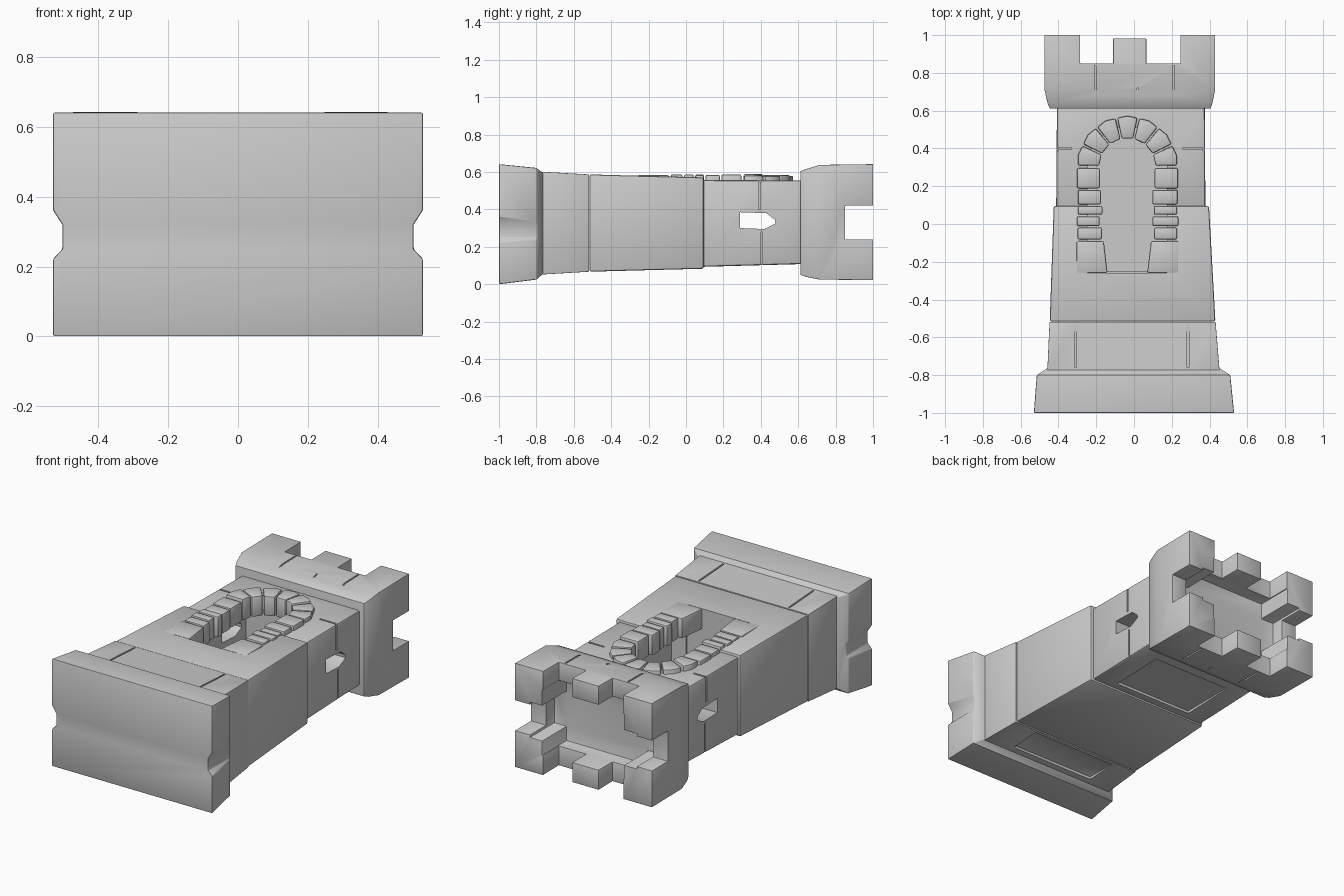
import bpy, bmesh, math, random
from mathutils import Vector

if "Cube" in bpy.data.objects:
    bpy.data.objects.remove(bpy.data.objects["Cube"])

random.seed(4)


def make(name, rings):
    """Loft closed rings of points into a capped solid."""
    bm = bmesh.new()
    loops = [[bm.verts.new(p) for p in r] for r in rings]
    n = len(loops[0])
    for a, b in zip(loops, loops[1:]):
        for i in range(n):
            bm.faces.new((a[i], a[(i + 1) % n], b[(i + 1) % n], b[i]))
    bm.faces.new(loops[0])
    bm.faces.new(loops[-1])
    bmesh.ops.recalc_face_normals(bm, faces=bm.faces)
    me = bpy.data.meshes.new(name)
    bm.to_mesh(me)
    bm.free()
    ob = bpy.data.objects.new(name, me)
    bpy.context.collection.objects.link(ob)
    return ob


def block(name, *sections):
    """Rectangular sections along y: (y, x0, x1, z0, z1)."""
    return make(name, [[(x0, y, z0), (x1, y, z0), (x1, y, z1), (x0, y, z1)]
                       for y, x0, x1, z0, z1 in sections])


def box(x0, x1, y0, y1, z0, z1):
    return block("cutter", (y0, x0, x1, z0, z1), (y1, x0, x1, z0, z1))


def prism(name, pts, axis, a, b):
    def place(u, v, w):
        return {"x": (w, u, v), "y": (u, w, v), "z": (u, v, w)}[axis]
    return make(name, [[place(u, v, w) for u, v in pts] for w in (a, b)])


def apply_mod(ob, kind, **settings):
    m = ob.modifiers.new(kind, kind)
    for k, v in settings.items():
        setattr(m, k, v)
    bpy.ops.object.select_all(action="DESELECT")
    bpy.context.view_layer.objects.active = ob
    ob.select_set(True)
    bpy.ops.object.modifier_apply(modifier=m.name)


def cut(ob, *cutters):
    for c in cutters:
        apply_mod(ob, "BOOLEAN", operation="DIFFERENCE", solver="EXACT", object=c)
        bpy.data.objects.remove(c)


def soften(ob, width, segments=2):
    apply_mod(ob, "BEVEL", width=width, segments=segments,
              limit_method="ANGLE", angle_limit=math.radians(35))


def smooth(ob):
    bpy.ops.object.select_all(action="DESELECT")
    bpy.context.view_layer.objects.active = ob
    ob.select_set(True)
    bpy.ops.object.shade_smooth_by_angle(angle=math.radians(30))


CX, ARC_Y, SILL = -0.035, 0.305, -0.26      # door arch centre and sill


def door_cutter():
    pts = [(CX + 0.21, SILL), (CX - 0.21, SILL)]
    pts += [(CX - 0.21 * math.cos(t * math.pi / 12), ARC_Y + 0.21 * math.sin(t * math.pi / 12))
            for t in range(13)]
    return prism("cutter", pts, "z", 0.22, 0.8)


def chamber_cutter():
    return box(-0.31, 0.27, -0.25, 0.52, 0.21, 0.47)


def window_cutter():
    return prism("cutter", [(0.29, 0.30), (0.42, 0.295), (0.478, 0.325),
                            (0.475, 0.345), (0.43, 0.38), (0.29, 0.385)], "x", -1, 1)


# Foot of the tower, with a worn notch in each side
base = block("base", (-1, -0.53, 0.53, 0, 0.642), (-0.80, -0.515, 0.51, 0.025, 0.622),
             (-0.765, -0.46, 0.455, 0.055, 0.595))
for s in (-1, 1):
    cut(base, prism("cutter", [(s * 0.56, 0.19), (s * 0.503, 0.25),
                               (s * 0.503, 0.32), (s * 0.56, 0.41)], "y", -1.1, -0.7))
soften(base, 0.016)

# Lowest course with panel seams above and a sunken panel below
lower = block("lower_wall", (-0.80, -0.46, 0.455, 0.05, 0.603), (-0.518, -0.447, 0.432, 0.067, 0.587))
cut(lower, box(-0.29, 0.27, -0.73, -0.54, 0, 0.07))
soften(lower, 0.009)
cut(lower, box(-0.315, -0.305, -0.76, -0.53, 0.582, 0.7), box(0.28, 0.29, -0.76, -0.53, 0.582, 0.7))

# Middle course, opened by the door
middle = block("middle_wall", (-0.516, -0.446, 0.431, 0.067, 0.587), (0.095, -0.425, 0.397, 0.083, 0.571))
soften(middle, 0.010)
cut(middle, door_cutter(), chamber_cutter())

# Upper course with door arch, side windows and stone seams
upper = block("upper_wall", (0.085, -0.412, 0.378, 0.093, 0.557), (0.63, -0.408, 0.375, 0.108, 0.555))
soften(upper, 0.012)
cut(upper, door_cutter(), chamber_cutter(), window_cutter())
cut(upper, box(-0.28, 0.24, 0.14, 0.48, 0, 0.11))
for side in ((0.366, 0.5), (-0.5, -0.4)):
    cut(upper, box(*side, 0.388, 0.398, 0.40, 0.6), box(*side, 0.40, 0.41, 0, 0.28))
cut(upper, box(-0.5, -0.33, 0.395, 0.405, 0.546, 0.6), box(0.26, 0.5, 0.395, 0.405, 0.546, 0.6))

# Crown with hollow top and battlements
crown = block("crown", (0.612, -0.445, 0.405, 0.05, 0.605), (0.64, -0.458, 0.415, 0.04, 0.615),
              (0.715, -0.475, 0.43, 0.025, 0.638), (1.0, -0.475, 0.43, 0.022, 0.642))
cut(crown, box(-0.29, 0.25, 0.77, 1.2, 0.14, 0.53), box(-0.375, 0.33, 0.77, 1.2, 0.225, 0.435))
cut(crown, box(-0.6, 0.6, 0.85, 1.2, 0.24, 0.42))
for x0, x1 in ((-0.285, -0.11), (0.065, 0.245)):
    cut(crown, box(x0, x1, 0.85, 1.2, -0.1, 0.8))
cut(crown, box(-0.2, 0.15, 0.982, 1.2, -0.1, 0.8))
soften(crown, 0.014)
for x, y1 in ((-0.21, 0.84), (0.015, 0.72), (0.205, 0.84)):
    cut(crown, box(x, x + 0.009, 0.62, y1, 0.628, 0.8), box(x, x + 0.009, 0.62, y1, -0.1, 0.036))


def stone(i, pts, top):
    ob = prism("arch_stone_%d" % i, pts, "z", 0.46, top)
    soften(ob, 0.009)
    smooth(ob)


# Arch stones around the doorway
count, gap = 7, 0.02
for i in range(count):
    a0, a1 = math.pi * i / count + gap, math.pi * (i + 1) / count - gap
    arc = lambda r, a: (CX + r * math.cos(a), ARC_Y + r * math.sin(a))
    stone(i, [arc(0.15, a0), arc(0.262, a0), arc(0.268, (a0 + a1) / 2), arc(0.262, a1), arc(0.15, a1)],
          random.uniform(0.578, 0.59))

# Door jambs: stacked stones and a long footing slab on each side
levels = [0.30, 0.185, 0.10, 0.045, -0.015, -0.085]
k = count
for s in (-1, 1):
    for y1, y0 in zip(levels, levels[1:]):
        inner = CX + s * random.uniform(0.13, 0.15)
        outer = CX + s * random.uniform(0.26, 0.27)
        stone(k, [(inner, y0 + 0.004), (outer, y0 + 0.004), (outer, y1 - 0.004), (inner, y1 - 0.004)],
              random.uniform(0.578, 0.588))
        k += 1
    stone(k, [(CX + s * 0.105, SILL), (CX + s * 0.27, SILL), (CX + s * 0.27, -0.09), (CX + s * 0.125, -0.09)], 0.583)
    k += 1

for ob in (base, lower, middle, upper, crown):
    smooth(ob)
